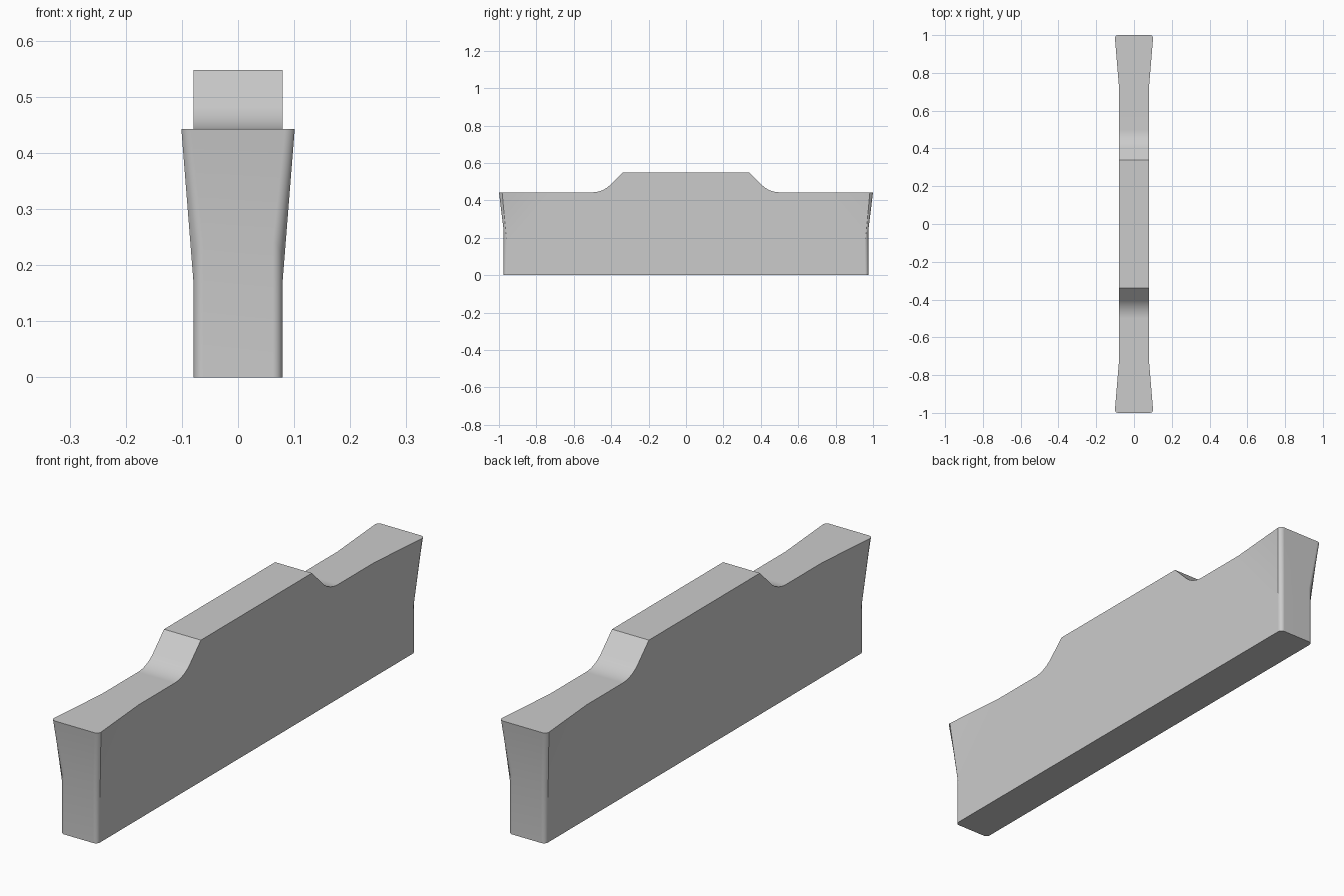
import bpy, bmesh
from math import sin, cos, radians, pi

if "Cube" in bpy.data.objects:
    bpy.data.objects.remove(bpy.data.objects["Cube"])

W, L, H, TOP = 0.079, 0.975, 0.443, 0.548    # core half width, half length, heights
FW, FL, R, N = 0.101, 1.0, 0.017, 8          # flared half width/length, corner radius
bm = bmesh.new()


def v(x, y, z):
    return bm.verts.new((x, y, z))


def corner(w, l, z_side, z_end):
    """Rounded vertical corner, running from the side to the end face."""
    pts = []
    for i in range(N + 1):
        a = pi / 2 * i / N
        z = z_side + (z_end - z_side) * sin(a) ** 0.5
        pts.append(v(w - R + R * cos(a), l - R + R * sin(a), z))
    return pts


def strip(a, b):
    for i in range(len(a) - 1):
        bm.faces.new((a[i], a[i + 1], b[i + 1], b[i]))


# Corner rings: base, start of the flare, flared top
base = corner(W, L, 0, 0)
mid = corner(W, L, 0.165, 0.24)
top = corner(FW, FL, H, H)
strip(base, mid)
strip(mid, top)

# Half end face, up to the centre plane
ends = [v(0, L, 0), v(0, L, 0.24), v(0, FL, H)]
strip([base[-1], mid[-1], top[-1]], ends)

# Upper profile: raised block, 45 degree slope, concave fillet, low shelf
profile = [(0, TOP), (0.34, TOP)]
cr = 0.133
for i in range(N + 1):
    a = radians(225 + 45 * i / N)
    profile.append((0.5 + cr * cos(a), H + cr + cr * sin(a)))
profile.append((0.72, H))
outer = [v(W, y, z) for y, z in profile]
inner = [v(0, y, z) for y, z in profile]
strip(inner, outer)

# Flared top, flare side, flat side and underside
bm.faces.new([inner[-1], outer[-1]] + top + [ends[2]])
bm.faces.new((mid[0], top[0], outer[-1]))
side0, mid0 = v(W, 0, 0), v(0, 0, 0)
bm.faces.new([side0, base[0], mid[0]] + outer[::-1])
bm.faces.new([mid0, ends[0]] + base[::-1] + [side0])

bmesh.ops.recalc_face_normals(bm, faces=bm.faces)
# Open quarter shell: make sure the underside points down
bm.normal_update()
under = min(bm.faces, key=lambda f: f.calc_center_median().z)
if under.normal.z > 0:
    bmesh.ops.reverse_faces(bm, faces=bm.faces)

mesh = bpy.data.meshes.new("flared_bar")
bm.to_mesh(mesh)
bm.free()
bar = bpy.data.objects.new("flared_bar", mesh)
bpy.context.collection.objects.link(bar)
bpy.context.view_layer.objects.active = bar
bar.select_set(True)
bpy.ops.object.shade_smooth_by_angle(angle=radians(30))

# Mirror the quarter to all four corners
mirror = bar.modifiers.new("mirror", 'MIRROR')
mirror.use_axis = (True, True, False)
mirror.merge_threshold = 0.0005
weighted = bar.modifiers.new("weighted_normals", 'WEIGHTED_NORMAL')
weighted.keep_sharp = True
